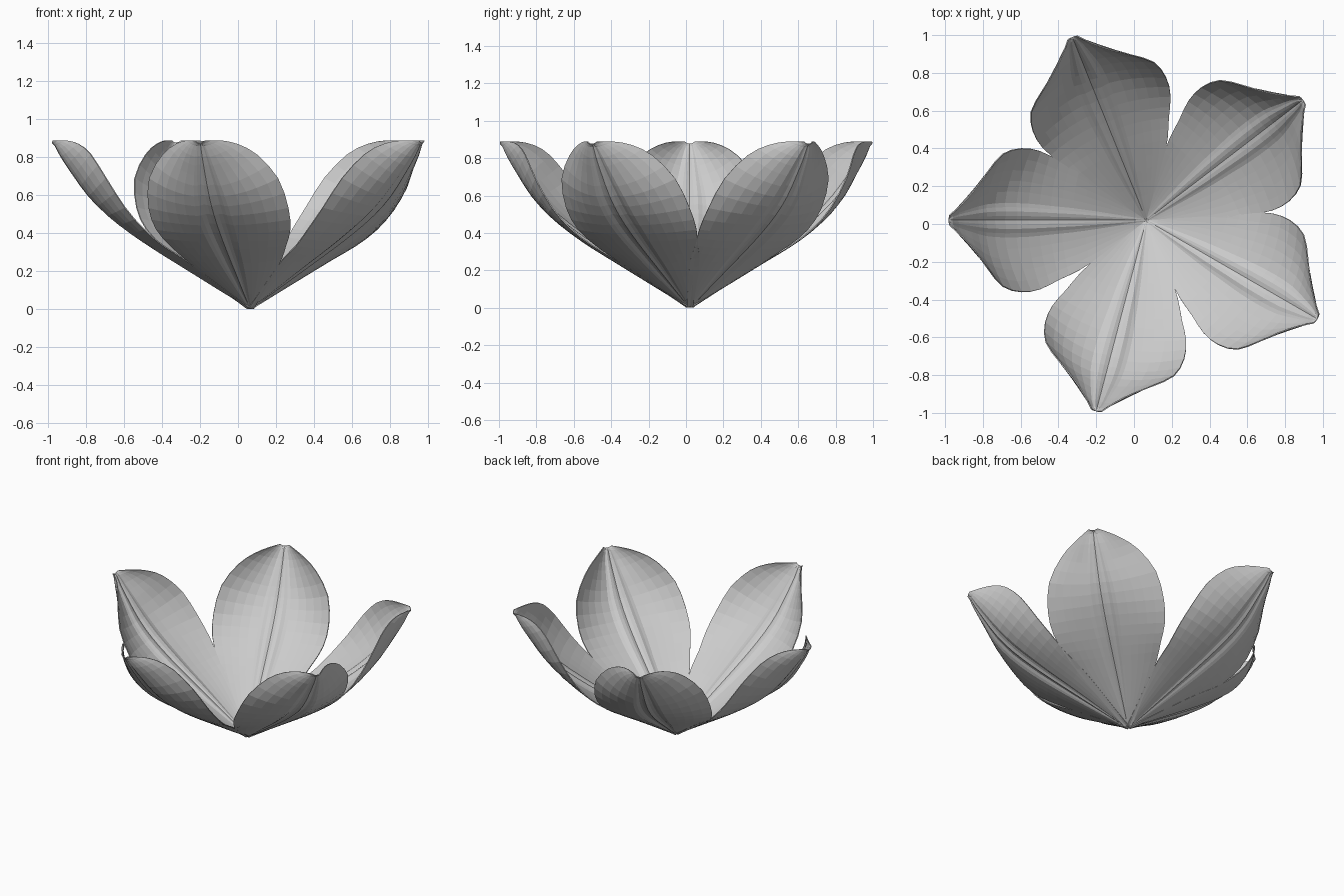
import bpy, math

if "Cube" in bpy.data.objects:
    bpy.data.objects.remove(bpy.data.objects["Cube"])

# Petal outline rows: midrib (reach, height), edge (reach, height, half width)
ROWS = [
    (0.00, 0.003, 0.00, 0.004, 0.02),
    (0.13, 0.080, 0.12, 0.095, 0.105),
    (0.26, 0.160, 0.24, 0.185, 0.19),
    (0.39, 0.240, 0.355, 0.268, 0.265),
    (0.51, 0.315, 0.46, 0.335, 0.315),
    (0.63, 0.395, 0.56, 0.42, 0.365),
    (0.755, 0.49, 0.66, 0.535, 0.38),
    (0.855, 0.59, 0.76, 0.69, 0.35),
    (0.935, 0.70, 0.84, 0.815, 0.255),
    (1.00, 0.80, 0.905, 0.87, 0.165),
    (1.03, 0.86, 0.97, 0.888, 0.09),
    (1.045, 0.875, 1.04, 0.888, 0.028),
]
CENTRE = (0.065, 0.02)
ANGLES = [180, 112, 37.5, -30, -104.7]
STEPS = 2
# Lateral positions across half a petal, densest at the ribbed middle
ACROSS = [0, 0.06, 0.12, 0.18, 0.24, 0.40, 0.55, 0.70, 0.85, 1.0]
RIB = {0: 0.4, 0.06: 0.9, 0.12: 1.0, 0.18: 0.4}


def smooth_rows():
    """Catmull-Rom interpolation of the outline rows."""
    out, n = [], len(ROWS)
    for i in range(n - 1):
        p = [ROWS[max(0, min(n - 1, i + k))] for k in (-1, 0, 1, 2)]
        for j in range(STEPS):
            t = j / STEPS
            out.append([0.5 * (2 * b + (c - a) * t + (2 * a - 5 * b + 4 * c - d) * t * t
                               + (3 * b - a - 3 * c + d) * t ** 3)
                        for a, b, c, d in zip(*p)])
    out.append(list(ROWS[-1]))
    return out


def petal(name, angle):
    ca, sa = math.cos(math.radians(angle)), math.sin(math.radians(angle))
    lateral = [-s for s in reversed(ACROSS[1:])] + ACROSS
    rows = smooth_rows()
    verts, faces = [], []
    for i, (mr, mz, er, ez, w) in enumerate(rows):
        ridge = 0.016 * math.sin(math.pi * i / (len(rows) - 1))
        for s in lateral:
            a = abs(s)
            k = a * a                       # cupped cross-section
            h = RIB.get(a, 0) * ridge       # raised, creased midrib
            r = mr + (er - mr) * k - 0.6 * h
            z = mz + (ez - mz) * k + 0.8 * h
            y = s * w
            verts.append((CENTRE[0] + r * ca - y * sa,
                          CENTRE[1] + r * sa + y * ca, z))
    n = len(lateral)
    for i in range(len(rows) - 1):
        for j in range(n - 1):
            q = i * n + j
            faces.append((q, q + n, q + n + 1, q + 1))
    mesh = bpy.data.meshes.new(name)
    mesh.from_pydata(verts, [], faces)
    mesh.update()
    obj = bpy.data.objects.new(name, mesh)
    bpy.context.collection.objects.link(obj)
    # Thin skin
    mod = obj.modifiers.new("thickness", 'SOLIDIFY')
    mod.thickness = 0.006
    mod.offset = 0
    return obj


# Five petals around the base
for number, angle in enumerate(ANGLES, 1):
    petal(f"petal_{number}", angle)
